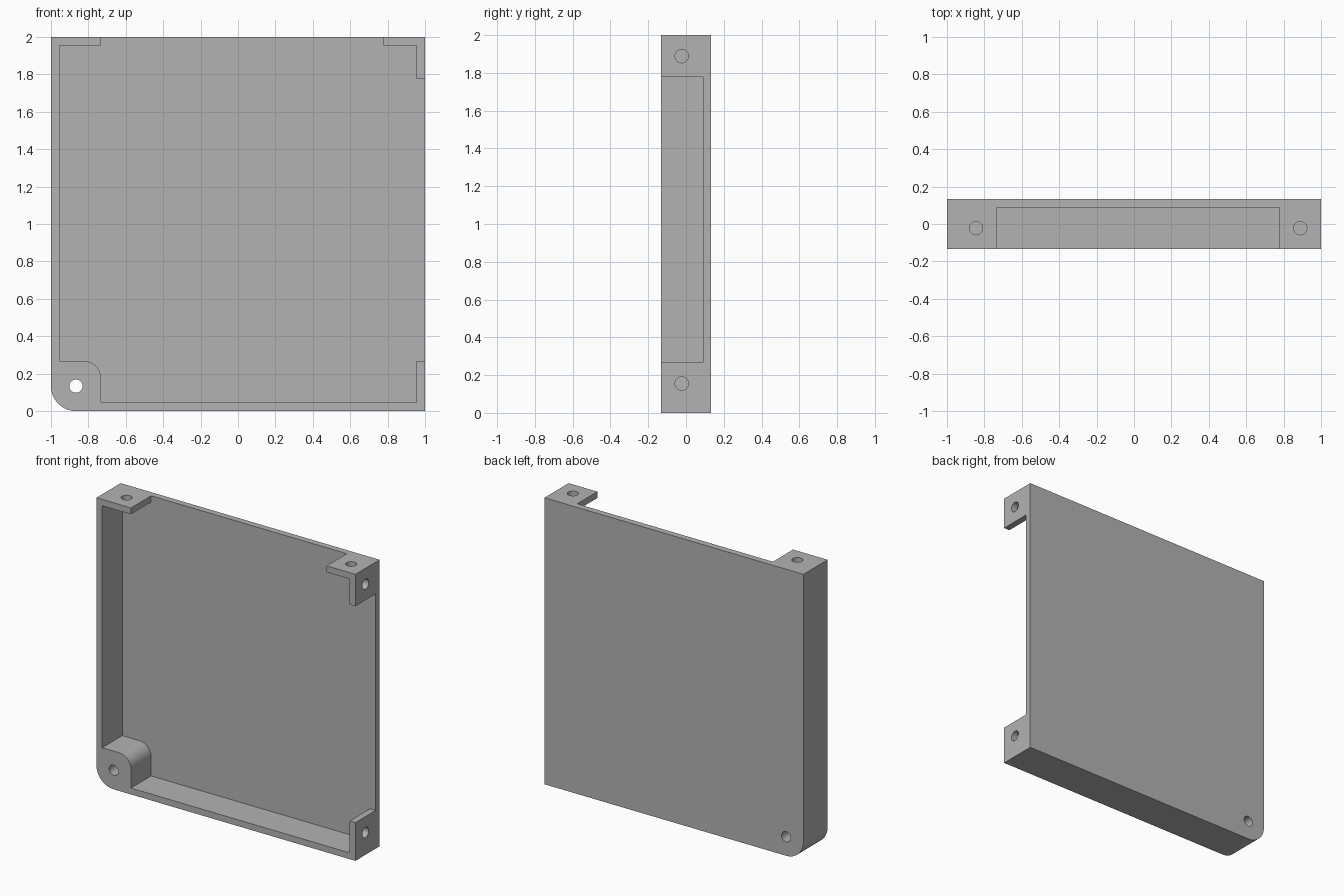
import bpy
import bmesh
from math import cos, sin, pi
from mathutils import Vector

SIZE, DEPTH, WALL = 90, 12, 2      # millimetres, measured from the lower front corner
UNIT = 2 / SIZE
HOLE_R = 1.6

cube = bpy.data.objects.get("Cube")
if cube:
    bpy.data.objects.remove(cube, do_unlink=True)

grey = bpy.data.materials.new("mid grey")
grey.use_nodes = True
colour = (0.45, 0.45, 0.45, 1)
grey.diffuse_color = colour
grey.node_tree.nodes["Principled BSDF"].inputs["Base Color"].default_value = colour


def arc(cx, cz, r, start, end, steps=16):
    """Points along an arc, angles in units of pi."""
    angles = [pi * (start + (end - start) * i / steps) for i in range(steps + 1)]
    return [(cx + r * cos(a), cz + r * sin(a)) for a in angles]


def prism(name, profile, low, high, axis="y"):
    """Extrude a 2D profile along an axis, converting millimetres to model units."""
    place = {"x": lambda u, v, w: (w, u, v),
             "y": lambda u, v, w: (u, w, v),
             "z": lambda u, v, w: (u, v, w)}[axis]
    centre = Vector((SIZE / 2, DEPTH / 2, 0))
    bm = bmesh.new()
    ends = [[bm.verts.new((Vector(place(u, v, w)) - centre) * UNIT) for u, v in profile]
            for w in (low, high)]
    for ring in ends:
        bm.faces.new(ring)
    for i in range(len(profile)):
        j = (i + 1) % len(profile)
        bm.faces.new((ends[0][i], ends[0][j], ends[1][j], ends[1][i]))
    bmesh.ops.recalc_face_normals(bm, faces=bm.faces)
    mesh = bpy.data.meshes.new(name)
    bm.to_mesh(mesh)
    bm.free()
    mesh.materials.append(grey)
    obj = bpy.data.objects.new(name, mesh)
    bpy.context.collection.objects.link(obj)
    return obj


def rect(u0, v0, u1, v1):
    return [(u0, v0), (u1, v0), (u1, v1), (u0, v1)]


def circle(u, v):
    return arc(u, v, HOLE_R, 0, 2, 32)[:-1]


# Solid block with one rounded lower corner
tray = prism("corner_tray", [(SIZE, 0), (SIZE, SIZE), (0, SIZE)] + arc(6, 6, 6, 1, 1.5), 0, DEPTH)

# Inner cavity, leaving the rounded screw boss, and the two open sides between the tabs
inner, back = SIZE - WALL, DEPTH - WALL
cavity = [(12, WALL), (inner, WALL), (inner, inner), (WALL, inner), (WALL, 12)]
cavity += arc(8, 8, 4, 0.5, 0)
cutters = [
    prism("cavity_cutter", cavity, -1, back),
    prism("top_opening_cutter", rect(12, inner - 2, 80, SIZE + 1), -1, back),
    prism("side_opening_cutter", rect(inner - 2, 12, SIZE + 1, 80), -1, back),
    prism("boss_hole_cutter", circle(6, 6), -1, DEPTH + 1),
]

# Screw holes through the top and side tabs
for u in (7, 85):
    cutters.append(prism("top_hole_cutter", circle(u, 5), inner - 1, SIZE + 1, "z"))
    cutters.append(prism("side_hole_cutter", circle(5, u), inner - 1, SIZE + 1, "x"))

bpy.ops.object.select_all(action="DESELECT")
bpy.context.view_layer.objects.active = tray
tray.select_set(True)
for cutter in cutters:
    cutter.hide_render = True
    cut = tray.modifiers.new(cutter.name, "BOOLEAN")
    cut.operation, cut.solver, cut.object = "DIFFERENCE", "EXACT", cutter
    bpy.ops.object.modifier_apply(modifier=cut.name)
    bpy.data.objects.remove(cutter, do_unlink=True)

bpy.ops.object.shade_smooth_by_angle(angle=pi / 6)
